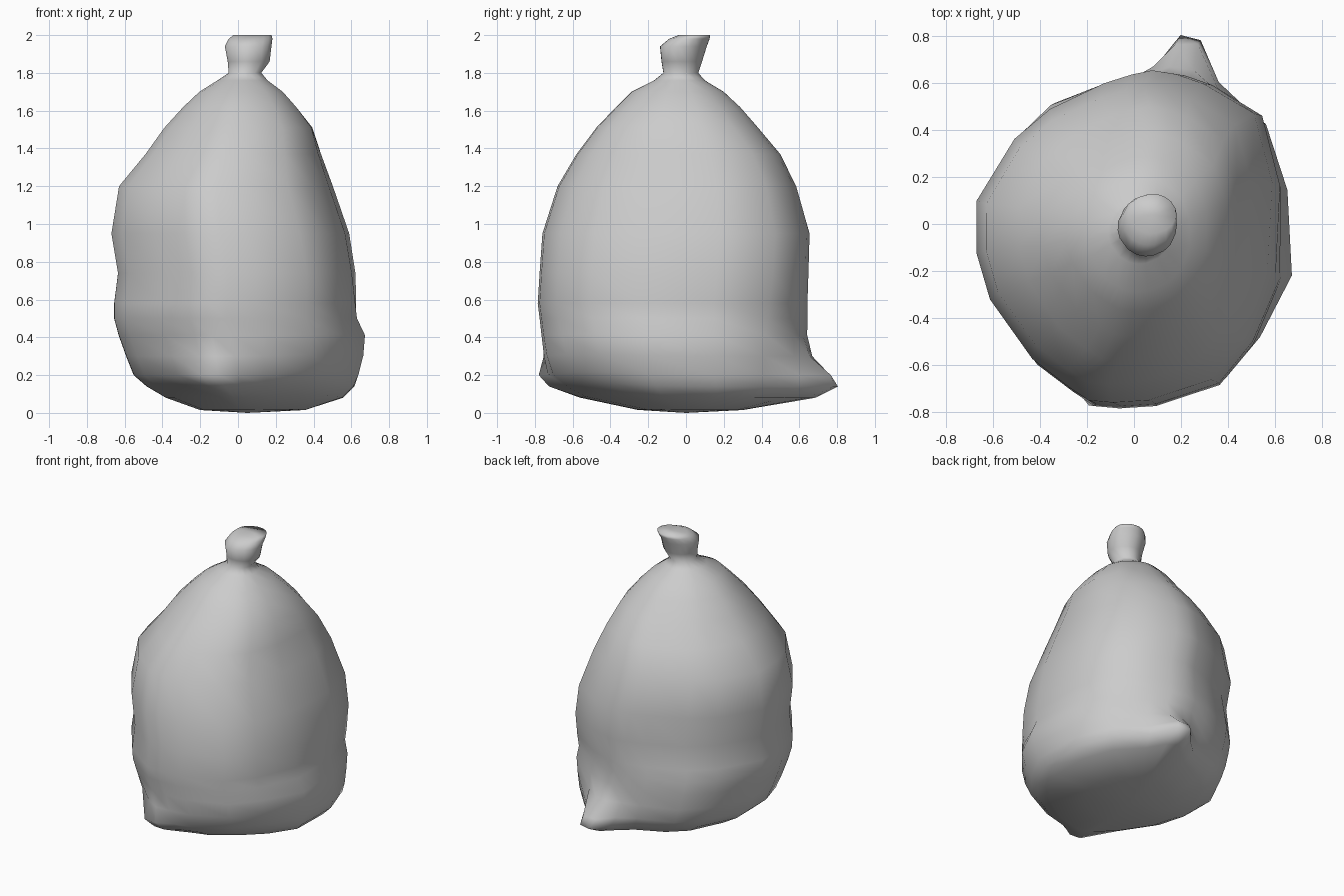
import bpy, bmesh, math
from mathutils import Vector

# Plan outline of the full sack body
OUTLINE = [(0.11, 0.66), (0.21, 0.635), (0.32, 0.58), (0.53, 0.43), (0.63, 0.15),
           (0.63, -0.22), (0.53, -0.5), (0.38, -0.68), (0.1, -0.77), (-0.06, -0.78),
           (-0.17, -0.77), (-0.26, -0.71), (-0.42, -0.59), (-0.61, -0.33),
           (-0.67, -0.13), (-0.67, 0.1), (-0.5, 0.37), (-0.34, 0.50), (-0.1, 0.61),
           (0.02, 0.645)]
UNIT = [((x + 0.02) / 0.65, (y + 0.06) / 0.72) for x, y in OUTLINE]

# Levels: z, xmin, xmax, ymin, ymax, roundness (1 = circle)
LEVELS = [(0.015, -0.2, 0.36, -0.26, 0.30, 0.5),
          (0.08, -0.38, 0.56, -0.56, 0.55, 0.2),
          (0.14, -0.48, 0.615, -0.66, 0.61, 0),
          (0.20, -0.55, 0.635, -0.72, 0.625, 0),
          (0.30, -0.59, 0.645, -0.75, 0.63, 0),
          (0.41, -0.63, 0.645, -0.765, 0.63, 0),
          (0.50, -0.655, 0.61, -0.775, 0.63, 0),
          (0.58, -0.655, 0.61, -0.785, 0.63, 0),
          (0.74, -0.635, 0.60, -0.775, 0.635, 0),
          (0.95, -0.67, 0.565, -0.76, 0.645, 0),
          (1.20, -0.63, 0.48, -0.68, 0.575, 0.1),
          (1.37, -0.49, 0.425, -0.58, 0.49, 0.2),
          (1.51, -0.39, 0.39, -0.475, 0.375, 0.3),
          (1.62, -0.29, 0.31, -0.37, 0.285, 0.5),
          (1.70, -0.205, 0.24, -0.29, 0.20, 0.7),
          (1.76, -0.11, 0.16, -0.17, 0.10, 1),
          (1.80, -0.05, 0.125, -0.12, 0.065, 1),
          (1.86, -0.055, 0.17, -0.13, 0.085, 1),
          (1.94, -0.07, 0.18, -0.138, 0.11, 1),
          (1.98, -0.05, 0.185, -0.09, 0.125, 1),
          (2.00, -0.025, 0.18, -0.04, 0.128, 1)]

# Local bulges and dents: centre, push, spread
PUSHES = [((0.22, 0.60, 0.14), (0.025, 0.215, 0), 0.09),        # back corner
          ((-0.16, -0.65, 0.14), (-0.02, -0.155, 0), 0.085),    # front corner
          ((0.45, -0.52, 0.10), (-0.05, 0.045, 0.02), 0.2),     # front right underside
          ((0.45, 0.38, 0.75), (0.04, 0.05, 0), 0.25),          # back right side
          ((0.38, 0.34, 1.25), (0.035, 0.045, 0), 0.22),        # back right shoulder
          ((-0.30, 0.50, 0.32), (-0.03, 0.045, 0), 0.22),       # back left bulge
          ((0.64, -0.22, 0.39), (0.03, 0, 0), 0.13)]            # right bulge


def ring_points(z, x0, x1, y0, y1, roundness):
    for u, v in UNIT:
        length = math.hypot(u, v)
        u += (u / length - u) * roundness
        v += (v / length - v) * roundness
        p = Vector(((x0 + x1) / 2 + u * (x1 - x0) / 2,
                    (y0 + y1) / 2 + v * (y1 - y0) / 2, z))
        moved = p.copy()
        for centre, push, spread in PUSHES:
            moved += Vector(push) * math.exp(-((p - Vector(centre)).length / spread) ** 2 / 2)
        yield moved


# Sack body, tied neck and gathered top as one skin
bm = bmesh.new()
rings = [[bm.verts.new(p) for p in ring_points(*level)] for level in LEVELS]
n = len(UNIT)
for low, high in zip(rings, rings[1:]):
    for i in range(n):
        j = (i + 1) % n
        bm.faces.new((low[i], low[j], high[j], high[i]))

# Close the underside and the top
for ring, tip in ((rings[0], (0.05, 0, 0)), (rings[-1], (0.075, 0.04, 2.0))):
    centre = bm.verts.new(tip)
    for i in range(n):
        bm.faces.new((ring[i], ring[(i + 1) % n], centre))
bmesh.ops.recalc_face_normals(bm, faces=bm.faces)

mesh = bpy.data.meshes.new("tied_sack")
bm.to_mesh(mesh)
bm.free()
sack = bpy.data.objects.new("tied_sack", mesh)
bpy.context.collection.objects.link(sack)
for poly in mesh.polygons:
    poly.use_smooth = True
